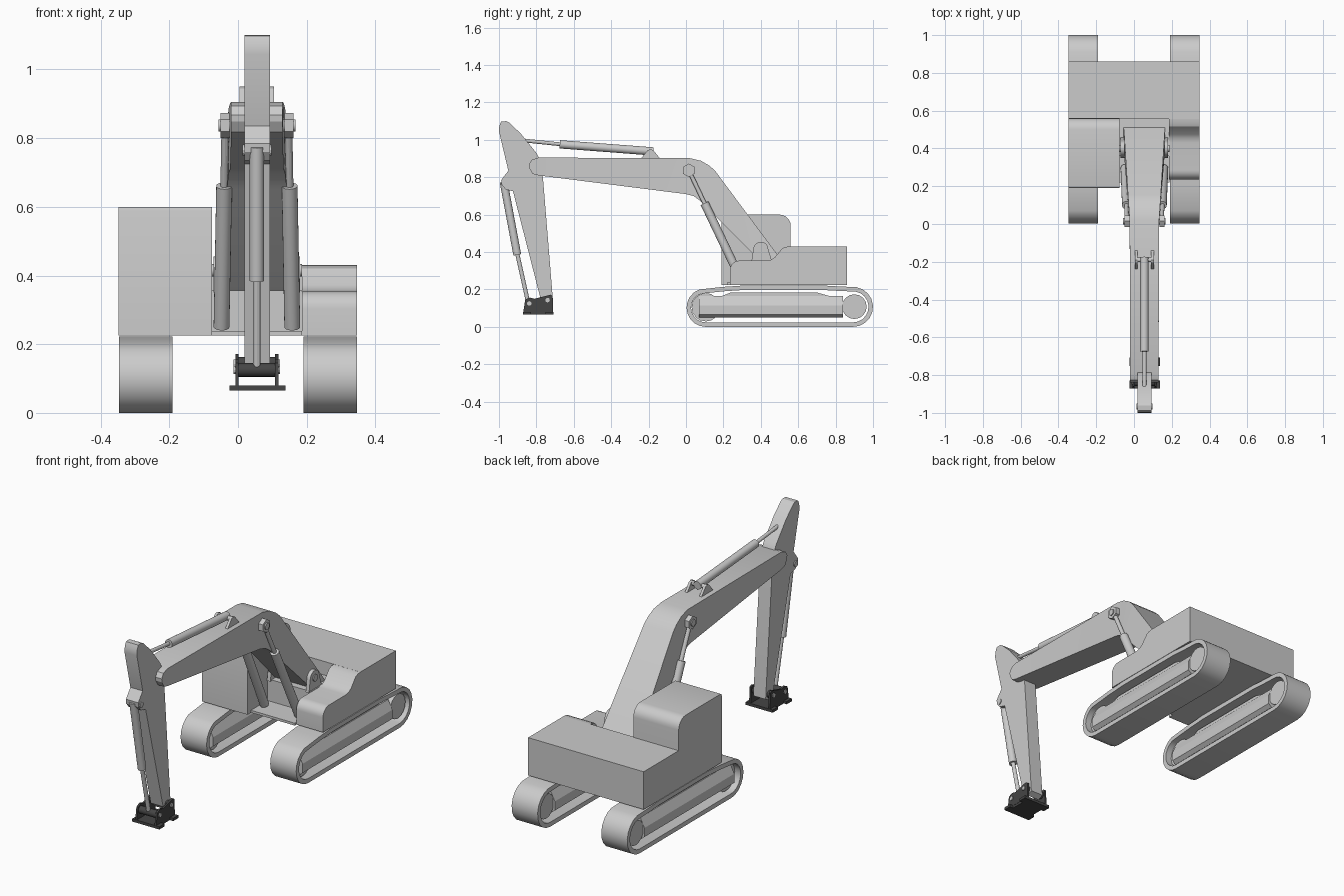
import bpy, bmesh, math
from mathutils import Vector

if "Cube" in bpy.data.objects:
    bpy.data.objects.remove(bpy.data.objects["Cube"])

CX = 0.055  # centre line of the digging arm

dark = bpy.data.materials.new("dark_steel")
dark.diffuse_color = (0.06, 0.06, 0.06, 1)
dark.use_nodes = True
dark.node_tree.nodes["Principled BSDF"].inputs["Base Color"].default_value = dark.diffuse_color


def finish(name, bm, mat=None):
    bmesh.ops.recalc_face_normals(bm, faces=bm.faces)
    me = bpy.data.meshes.new(name)
    bm.to_mesh(me)
    bm.free()
    ob = bpy.data.objects.new(name, me)
    bpy.context.collection.objects.link(ob)
    if mat:
        me.materials.append(mat)
    bpy.ops.object.select_all(action='DESELECT')
    bpy.context.view_layer.objects.active = ob
    ob.select_set(True)
    bpy.ops.object.shade_smooth_by_angle(angle=math.radians(25))
    return ob


def prism(name, pts, x0, x1, mat=None):
    """Side profile (y, z) extruded along x."""
    bm = bmesh.new()
    f = bm.faces.new([bm.verts.new((x0, y, z)) for y, z in pts])
    ext = bmesh.ops.extrude_face_region(bm, geom=[f])["geom"]
    bmesh.ops.translate(bm, vec=(x1 - x0, 0, 0),
                        verts=[v for v in ext if isinstance(v, bmesh.types.BMVert)])
    return finish(name, bm, mat)


def box(name, x0, x1, y0, y1, z0, z1, mat=None):
    return prism(name, [(y0, z0), (y1, z0), (y1, z1), (y0, z1)], x0, x1, mat)


def rod(name, a, b, r, n=20, mat=None):
    a, b = Vector(a), Vector(b)
    bm = bmesh.new()
    bmesh.ops.create_cone(bm, cap_ends=True, segments=n, radius1=r, radius2=r, depth=(b - a).length)
    q = (b - a).to_track_quat('Z', 'Y').to_matrix().to_4x4()
    q.translation = (a + b) / 2
    bm.transform(q)
    return finish(name, bm, mat)


def pin(name, y, z, half, r, n=20, x=CX, mat=None):
    return rod(name, (x - half, y, z), (x + half, y, z), r, n, mat)


def arc(cy, cz, r, a0, a1, n):
    return [(cy + r * math.cos(math.radians(a0 + (a1 - a0) * i / n)),
             cz + r * math.sin(math.radians(a0 + (a1 - a0) * i / n))) for i in range(n + 1)]


def loft(name, stations):
    """Rectangular sections: top (y, z), bottom (y, z), half width."""
    bm = bmesh.new()
    rings = [[bm.verts.new((CX + s * w, *p)) for s, p in ((-1, t), (1, t), (1, b), (-1, b))]
             for t, b, w in stations]
    for r0, r1 in zip(rings, rings[1:]):
        for i in range(4):
            j = (i + 1) % 4
            bm.faces.new((r0[i], r0[j], r1[j], r1[i]))
    bm.faces.new(rings[0])
    bm.faces.new(rings[-1])
    return finish(name, bm)


# Crawler tracks: hollow belt, side beam, wheels
def belt_outline(t):
    return (arc(0.106, 0.103, 0.103 - t, 270, 110, 9)
            + [(0.2, 0.214 - t), (0.32, 0.222 - t), (0.72, 0.222 - t), (0.82, 0.216 - t)]
            + arc(0.893, 0.107, 0.107 - t, 80, -90, 9))


def belt(name, x0, x1):
    bm = bmesh.new()
    loops = [[bm.verts.new((x, y, z)) for y, z in belt_outline(t)]
             for x, t in ((x0, 0), (x1, 0), (x1, 0.024), (x0, 0.024))]
    n = len(loops[0])
    for k in range(4):
        a, b = loops[k], loops[(k + 1) % 4]
        for i in range(n):
            j = (i + 1) % n
            bm.faces.new((a[i], a[j], b[j], b[i]))
    finish(name, bm)


def beam(name, xc):
    bm = bmesh.new()
    section = [(-0.05, 0.05), (0.05, 0.05), (0.07, 0.066), (0.07, 0.115),
               (0.045, 0.165), (-0.045, 0.165), (-0.07, 0.115), (-0.07, 0.066)]
    f = bm.faces.new([bm.verts.new((xc + x, 0.07, z)) for x, z in section])
    ext = bmesh.ops.extrude_face_region(bm, geom=[f])["geom"]
    bmesh.ops.translate(bm, vec=(0, 0.77, 0),
                        verts=[v for v in ext if isinstance(v, bmesh.types.BMVert)])
    finish(name, bm)


for side, s in (("left", -1), ("right", 1)):
    xc = s * 0.269
    belt(side + "_track_belt", xc - 0.078, xc + 0.078)
    beam(side + "_track_beam", xc)
    prism(side + "_beam_cover", [(0.19, 0.164), (0.24, 0.184), (0.7, 0.184), (0.77, 0.164)],
          xc - 0.04, xc + 0.04)
    pin(side + "_idler_wheel", 0.106, 0.105, 0.045, 0.076, 16, xc)
    pin(side + "_drive_wheel", 0.9, 0.108, 0.06, 0.066, 16, xc)

# Upper body: cab, engine deck, right-hand tank, centre floor
prism("cab", [(0.19, 0.225), (0.56, 0.225)] + arc(0.5, 0.54, 0.06, 0, 90, 6)
      + arc(0.202, 0.588, 0.012, 90, 180, 3), -0.348, -0.076)
box("engine_deck", -0.348, 0.346, 0.555, 0.86, 0.225, 0.43)
prism("right_tank", [(0.235, 0.225), (0.56, 0.225), (0.56, 0.43), (0.535, 0.428), (0.515, 0.42),
                     (0.475, 0.372), (0.455, 0.359), (0.43, 0.354)]
      + arc(0.285, 0.304, 0.05, 90, 180, 6), 0.186, 0.346)
box("centre_floor", -0.077, 0.187, 0.22, 0.556, 0.225, 0.238)
box("boom_seat", -0.077, 0.187, 0.36, 0.556, 0.23, 0.356)

# Boom foot brackets and pivot
for side, s in (("left", -1), ("right", 1)):
    x = CX + s * 0.116
    prism(side + "_boom_bracket", [(0.35, 0.35), (0.46, 0.35)] + arc(0.4, 0.415, 0.04, 0, 180, 8),
          x - 0.01, x + 0.01)
pin("boom_foot_pin", 0.4, 0.415, 0.132, 0.018)

# Boom: bent box beam widening to its foot
loft("boom", [((-0.84, 0.868), (-0.838, 0.848), 0.075),
              ((-0.825, 0.893), (-0.82, 0.818), 0.075),
              ((-0.79, 0.905), (-0.79, 0.81), 0.075),
              ((0.02, 0.902), (0.0, 0.71), 0.078),
              ((0.08, 0.888), (0.04, 0.7), 0.082),
              ((0.125, 0.862), (0.075, 0.675), 0.085),
              ((0.155, 0.835), (0.1, 0.65), 0.087),
              ((0.49, 0.385), (0.38, 0.37), 0.108),
              ((0.51, 0.357), (0.4, 0.352), 0.11)])

# Boom lift cylinders and cross pin
pin("boom_cross_pin", 0.015, 0.837, 0.112, 0.018)
for side, s in (("left", -1), ("right", 1)):
    top = Vector((CX + s * 0.092, 0.015, 0.837))
    low = Vector((CX + s * 0.103, 0.295, 0.25))
    mid = low.lerp(top, 0.7)
    rod(side + "_lift_barrel", low, mid, 0.023)
    rod(side + "_lift_rod", mid, top, 0.011, 12)
    pin(side + "_lift_nut", 0.015, 0.837, 0.013, 0.036, 6, CX + s * 0.093)

# Stick
prism("stick", [(-0.988, 1.098), (-0.96, 1.1), (-0.945, 1.092), (-0.885, 1.035), (-0.8, 0.93),
                (-0.785, 0.9), (-0.765, 0.8), (-0.71, 0.125), (-0.74, 0.11), (-0.775, 0.14),
                (-0.925, 0.725), (-0.965, 0.735), (-0.985, 0.76), (-0.988, 0.785),
                (-0.95, 0.835), (-1.0, 1.045), (-0.998, 1.075)], CX - 0.036, CX + 0.038)

# Arm cylinder on top of the boom, with its two lugs
for side, s in (("left", -1), ("right", 1)):
    x = CX + s * 0.043
    prism(side + "_arm_lug", [(-0.245, 0.895), (-0.135, 0.895), (-0.175, 0.945),
                              (-0.19, 0.95), (-0.205, 0.945)], x - 0.007, x + 0.007)
pin("arm_lug_pin", -0.19, 0.936, 0.045, 0.012, 12)
rod("arm_barrel", (CX, -0.175, 0.938), (CX, -0.675, 0.976), 0.022)
rod("arm_rod", (CX, -0.67, 0.976), (CX, -0.9, 1.0), 0.01, 12)

# Bucket cylinder down the front of the stick
pin("bucket_cylinder_pin", -0.965, 0.765, 0.042, 0.016, 12)
rod("bucket_barrel", (CX, -0.975, 0.775), (CX, -0.902, 0.385), 0.021)
rod("bucket_rod", (CX, -0.902, 0.39), (CX, -0.843, 0.125), 0.011, 12)

# Tool coupler: cheek plates, notched base plate and pins
for side, s in (("left", -1), ("right", 1)):
    x = CX + s * 0.058
    prism(side + "_coupler_cheek", [(-0.87, 0.078), (-0.71, 0.078), (-0.713, 0.165), (-0.725, 0.172),
                                    (-0.81, 0.15), (-0.835, 0.157), (-0.86, 0.145)],
          x - 0.005, x + 0.005, dark)
box("coupler_base", CX - 0.062, CX + 0.062, -0.835, -0.745, 0.065, 0.08, dark)
for end, y in (("front", -0.85), ("rear", -0.73)):
    box(end + "_coupler_foot", CX - 0.08, CX + 0.083, y - 0.022, y + 0.022, 0.065, 0.08, dark)
for end, y, z in (("front", -0.838, 0.125), ("rear", -0.74, 0.143)):
    pin(end + "_coupler_sleeve", y, z, 0.056, 0.02, 16, mat=dark)
    pin(end + "_coupler_pin", y, z, 0.068, 0.012, 12)
